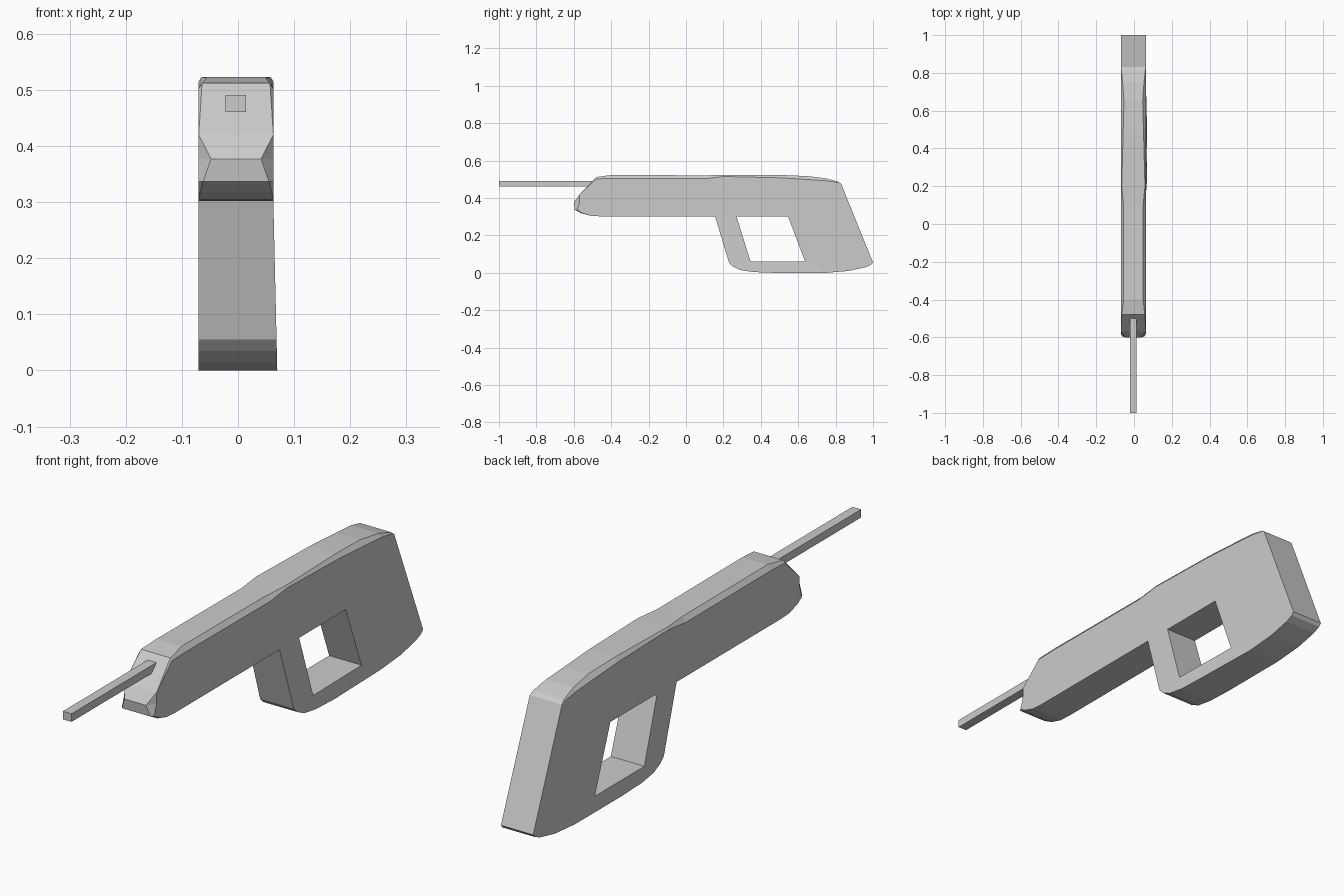
import bpy, bmesh
from mathutils import Vector

if "Cube" in bpy.data.objects:
    bpy.data.objects.remove(bpy.data.objects["Cube"])

LEFT, RIGHT = -0.07, 0.063

# Side outline: y, z, edge chamfer width across x, chamfer shift in y, in z
outline = [
    (-0.60, 0.377, 0.022, 0.03, 0), (-0.595, 0.337, 0.008, 0.012, 0),
    (-0.56, 0.318, 0.003, 0.004, 0.002), (-0.51, 0.305, 0, 0, 0), (-0.46, 0.302, 0, 0, 0),
    (0.155, 0.302, 0, 0, 0), (0.23, 0.055, 0, 0, 0), (0.25, 0.035, 0, 0, 0),
    (0.29, 0.015, 0, 0, 0), (0.36, 0.004, 0, 0, 0), (0.47, 0, 0, 0, 0),
    (0.75, 0, 0, 0, 0), (0.87, 0.01, 0, 0, 0), (0.96, 0.03, 0, 0, 0),
    (0.99, 0.043, 0, 0, 0), (1.0, 0.055, 0, 0, 0), (0.83, 0.475, 0, 0, 0),
    (0.815, 0.487, 0.003, 0, -0.005), (0.75, 0.505, 0.010, 0, -0.013),
    (0.65, 0.517, 0.017, 0, -0.018), (0.50, 0.523, 0.013, 0, -0.015),
    (0.20, 0.523, 0.005, 0, -0.008), (0.10, 0.521, 0.015, 0, -0.018),
    (-0.40, 0.523, 0.015, 0, -0.018), (-0.48, 0.512, 0.006, 0, -0.01),
    (-0.568, 0.42, 0, 0, 0),
]
hole = [(0.27, 0.302), (0.545, 0.302), (0.637, 0.06), (0.345, 0.06)]


def side_x(s, y, z):
    # the right flank flares slightly towards the foot of the front strut
    if s < 0:
        return LEFT
    return RIGHT + (0.007 * max(0, 1 - z / 0.3) if 0.2 < y < 0.6 else 0)


def make_object(name, bm):
    bmesh.ops.recalc_face_normals(bm, faces=bm.faces)
    mesh = bpy.data.meshes.new(name)
    bm.to_mesh(mesh)
    bm.free()
    obj = bpy.data.objects.new(name, mesh)
    bpy.context.collection.objects.link(obj)
    return obj


def loop_edges(bm, verts):
    return [bm.edges.get((a, b)) or bm.edges.new((a, b))
            for a, b in zip(verts, verts[1:] + verts[:1])]


def band(bm, a, b):
    n = len(a)
    for i in range(n):
        j = (i + 1) % n
        face = []
        for v in (a[i], a[j], b[j], b[i]):
            if v not in face:
                face.append(v)
        if len(face) > 2:
            bm.faces.new(face)


# Body with closed grip
bm = bmesh.new()
rims, holes = [], []
for s in (-1, 1):
    rim, flank = [], []
    for y, z, w, dy, dz in outline:
        x = side_x(s, y, z)
        v = bm.verts.new((x - s * w, y, z))
        rim.append(v)
        flank.append(bm.verts.new((x, y + dy, z + dz)) if w else v)
    inner = [bm.verts.new((side_x(s, y, z), y, z)) for y, z in hole]
    band(bm, rim, flank)
    edges = loop_edges(bm, flank) + loop_edges(bm, inner)
    bmesh.ops.triangle_fill(bm, edges=edges, use_beauty=True, normal=Vector((s, 0, 0)))
    rims.append(rim)
    holes.append(inner)
band(bm, *rims)
band(bm, *holes)
make_object("body", bm)

# Thin square barrel
bm = bmesh.new()
bmesh.ops.create_cube(bm, size=1)
for v in bm.verts:
    v.co = (-0.004 + v.co.x * 0.036, -0.72 + v.co.y * 0.56, 0.476 + v.co.z * 0.03)
make_object("barrel_rod", bm)
